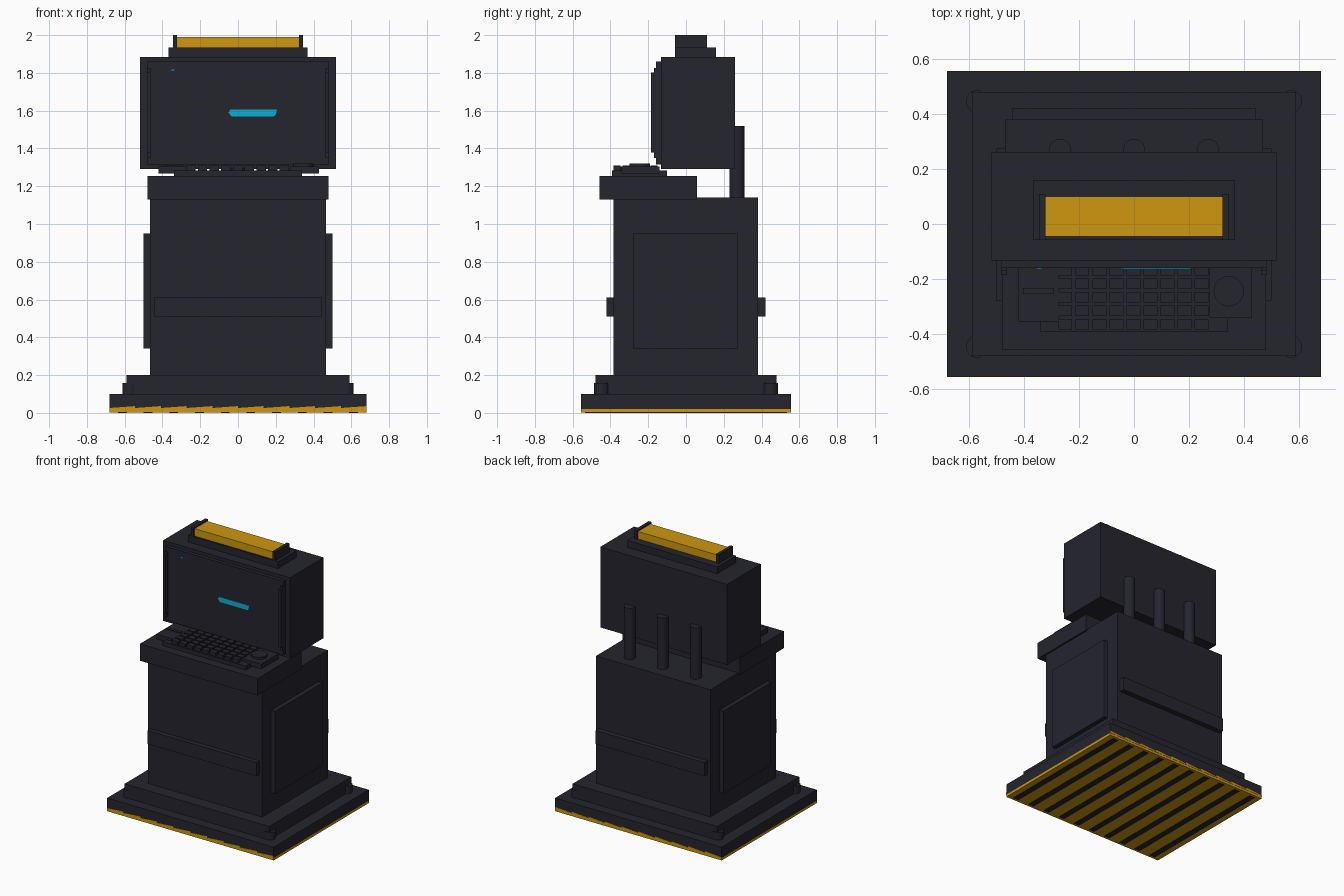
import bpy, bmesh, math
from mathutils import Matrix

if "Cube" in bpy.data.objects:
    bpy.data.objects.remove(bpy.data.objects["Cube"])


def mat(name, c):
    m = bpy.data.materials.new(name)
    m.diffuse_color = (*c, 1)
    m.use_nodes = True
    m.node_tree.nodes["Principled BSDF"].inputs["Base Color"].default_value = m.diffuse_color
    return m


DARK = mat("dark_steel", (0.018, 0.018, 0.027))
AMBER = mat("amber", (0.62, 0.31, 0.005))
CYAN = mat("cyan_glow", (0.003, 0.43, 0.65))


def finish(name, bm, m):
    bmesh.ops.recalc_face_normals(bm, faces=bm.faces)
    me = bpy.data.meshes.new(name)
    bm.to_mesh(me)
    bm.free()
    me.materials.append(m)
    ob = bpy.data.objects.new(name, me)
    bpy.context.collection.objects.link(ob)
    return ob


def add_box(bm, x0, x1, y0, y1, z0, z1):
    s = Matrix.Diagonal((x1 - x0, y1 - y0, z1 - z0, 1))
    t = Matrix.Translation(((x0 + x1) / 2, (y0 + y1) / 2, (z0 + z1) / 2))
    bmesh.ops.create_cube(bm, size=1, matrix=t @ s)


def boxes(name, dims, m=DARK):
    bm = bmesh.new()
    for d in dims:
        add_box(bm, *d)
    return finish(name, bm, m)


def cylinders(name, spots, r, z0, z1, n=20):
    bm = bmesh.new()
    for x, y in spots:
        bmesh.ops.create_cone(bm, cap_ends=True, segments=n, radius1=r, radius2=r, depth=z1 - z0,
                              matrix=Matrix.Translation((x, y, (z0 + z1) / 2)))
    ob = finish(name, bm, DARK)
    bpy.context.view_layer.objects.active = ob
    ob.select_set(True)
    bpy.ops.object.shade_smooth_by_angle(angle=math.radians(35))
    ob.select_set(False)
    return ob


def plate(name, polys, y0, y1, m):
    """Polygons in x-z, extruded between y0 and y1."""
    bm = bmesh.new()
    for pts in polys:
        f = bm.faces.new([bm.verts.new((x, y0, z)) for x, z in pts])
        r = bmesh.ops.extrude_face_region(bm, geom=[f])
        for v in r["geom"]:
            if isinstance(v, bmesh.types.BMVert):
                v.co.y = y1
    return finish(name, bm, m)


# Base with hazard underside
boxes("base_slab", [(-.68, .68, -.555, .555, .02, .1)])
boxes("hazard_slab", [(-.68, .68, -.555, .555, .002, .02)], AMBER)
N = 10
P = 1.36 / N
boxes("hazard_stripes", [(-.68 + P * (i + .33), -.68 + P * (i + .67), -.535, .535, 0, .003)
                         for i in range(N)])
teeth = [[(-.68 + P * i, .019), (-.68 + P * (i + 1), .019),
          (-.68 + P * (i + 1), .036), (-.68 + P * i, .026)] for i in range(N)]
plate("hazard_edge_front", teeth, -.557, -.553, AMBER)
plate("hazard_edge_back", teeth, .553, .557, AMBER)

# Plinth and corner bolts
boxes("plinth", [(-.59, .59, -.48, .48, .1, .2)])
cylinders("corner_bolts", [(sx * .572, sy * .447) for sx in (-1, 1) for sy in (-1, 1)], .04, .1, .157)

# Cabinet, side panels and straps
boxes("cabinet", [(-.467, .467, -.385, .382, .2, 1.14)])
boxes("side_panels", [(-.5, -.46, -.28, .275, .34, .95), (.46, .5, -.28, .275, .34, .95)])
boxes("straps", [(-.445, .445, -.42, -.38, .51, .61), (-.445, .445, .38, .42, .51, .61)])

# Console deck and keyboard
boxes("console_deck", [(-.48, .48, -.458, .057, 1.13, 1.255)])
boxes("keyboard_base", [(-.34, .34, -.393, -.1, 1.255, 1.284)])
boxes("keys", [(-.25 + .062 * i - .025, -.25 + .062 * i + .025,
                -.365 + .049 * j - .019, -.365 + .049 * j + .019, 1.282, 1.309)
               for i in range(9) for j in range(5)])
boxes("side_pads", [(-.42, -.275, -.355, -.14, 1.268, 1.304), (.275, .43, -.342, -.14, 1.268, 1.304)])
boxes("card_slot", [(-.405, -.292, -.255, -.233, 1.3, 1.31)])
cylinders("control_dial", [(.345, -.245)], .055, 1.3, 1.32, 24)

# Monitor, screen and rails
boxes("monitor", [(-.518, .518, -.133, .26, 1.29, 1.885)])
boxes("screen", [(-.482, .482, -.16, -.13, 1.315, 1.86)])
rails = []
for s in (-1, 1):
    a, b = sorted((s * .462, s * .482))
    rails += [(a, b, -.17, -.155, 1.35, 1.827), (a, b, -.185, -.165, 1.378, 1.803)]
boxes("screen_rails", rails)
plate("screen_readout", [[(-.05, 1.59), (-.04, 1.607), (.208, 1.607), (.2, 1.58), (.19, 1.57), (-.035, 1.57)],
                         [(-.355, 1.812), (-.335, 1.812), (-.335, 1.818), (-.355, 1.818)]],
      -.163, -.158, CYAN)

# Rear support pipes
cylinders("support_pipes", [(x, .27) for x in (-.27, 0, .27)], .04, 1.13, 1.52)

# Beacon light
boxes("beacon_base", [(-.368, .368, -.058, .16, 1.885, 1.935)])
boxes("beacon_lamp", [(-.322, .322, -.045, .1, 1.935, 1.99)], AMBER)
boxes("beacon_caps", [(-.345, -.322, -.058, .11, 1.93, 2), (.322, .345, -.058, .11, 1.93, 2)])
